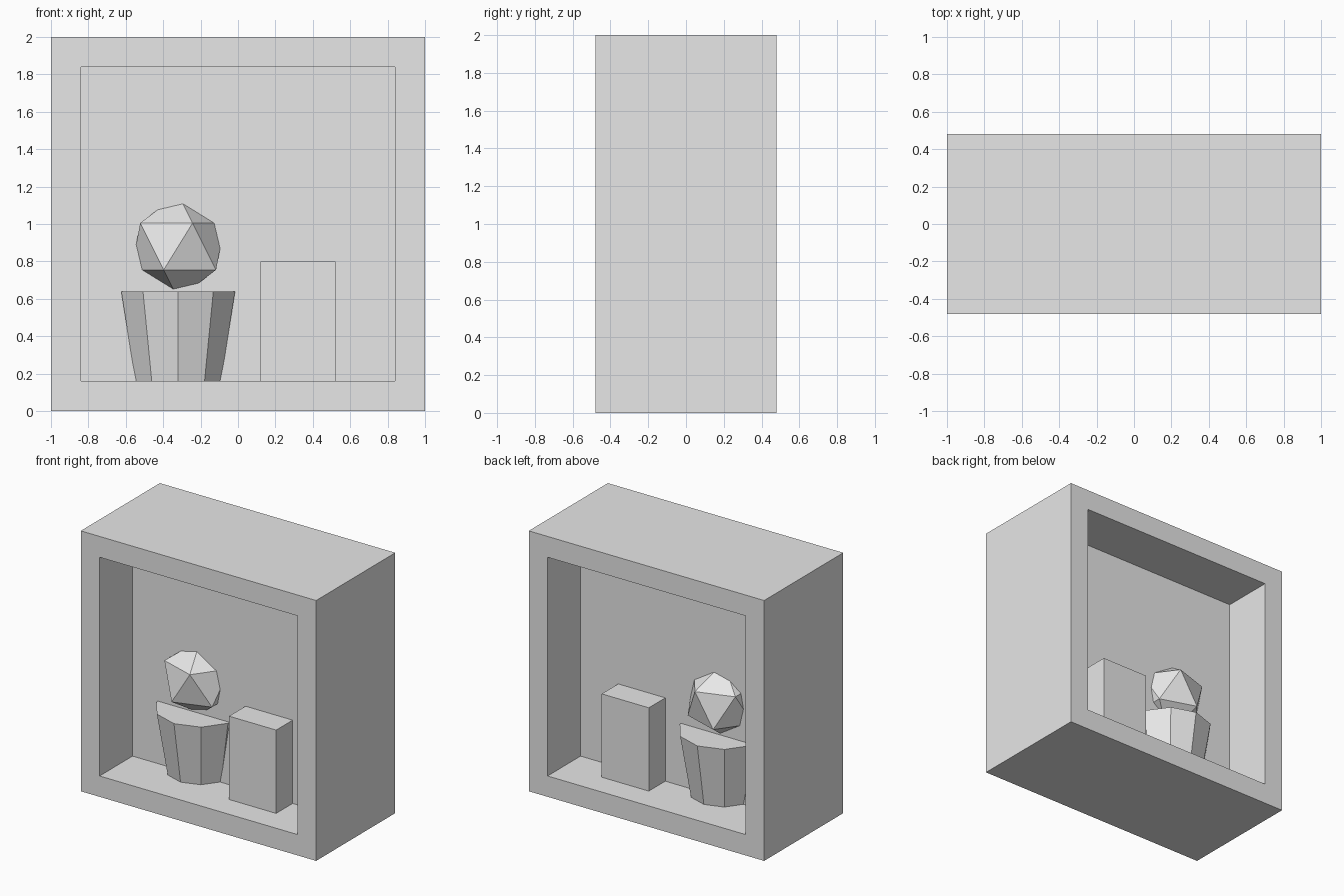
import bpy, bmesh
from mathutils import Matrix, Vector

if "Cube" in bpy.data.objects:
    bpy.data.objects.remove(bpy.data.objects["Cube"])

WALL = 0.16      # thickness of frame and middle panel
DEPTH = 0.96     # full depth of the case

grey = bpy.data.materials.new("plain_grey")
grey.diffuse_color = (0.8, 0.8, 0.8, 1)
grey.use_nodes = True
grey.node_tree.nodes["Principled BSDF"].inputs["Base Color"].default_value = grey.diffuse_color


def finish(bm, name):
    bmesh.ops.recalc_face_normals(bm, faces=bm.faces)
    mesh = bpy.data.meshes.new(name)
    bm.to_mesh(mesh)
    bm.free()
    mesh.materials.append(grey)
    obj = bpy.data.objects.new(name, mesh)
    bpy.context.collection.objects.link(obj)
    return obj


def box(size, center):
    bm = bmesh.new()
    matrix = Matrix.Translation(center) @ Matrix.Diagonal(Vector((*size, 1)))
    bmesh.ops.create_cube(bm, size=1, matrix=matrix)
    return bm


# Case: a block recessed front and back, leaving a panel in the middle
bm = box((2, DEPTH, 2), (0, 0, 1))
bm.normal_update()
for side in [f for f in bm.faces if abs(f.normal.y) > 0.9]:
    inward = -side.normal.copy()
    bmesh.ops.inset_region(bm, faces=[side], thickness=WALL, use_even_offset=True)
    wall = bmesh.ops.extrude_discrete_faces(bm, faces=[side])["faces"][0]
    bmesh.ops.translate(bm, verts=wall.verts, vec=inward * (DEPTH - WALL) / 2)
finish(bm, "display_case")

# Ten-sided tapered pot, passing through the panel
bm = bmesh.new()
bmesh.ops.create_cone(bm, cap_ends=True, segments=10, radius1=0.24, radius2=0.32,
                      depth=0.48, matrix=Matrix.Translation((-0.32, 0, 0.40)))
finish(bm, "pot")

# Faceted ball of foliage above the pot
bm = bmesh.new()
bmesh.ops.create_icosphere(bm, subdivisions=1, radius=0.28,
                           matrix=Matrix.Translation((-0.32, 0, 0.88)))
finish(bm, "foliage_ball")

# Upright block beside the pot
finish(box((0.40, 0.56, 0.64), (0.32, 0, 0.48)), "upright_block")
